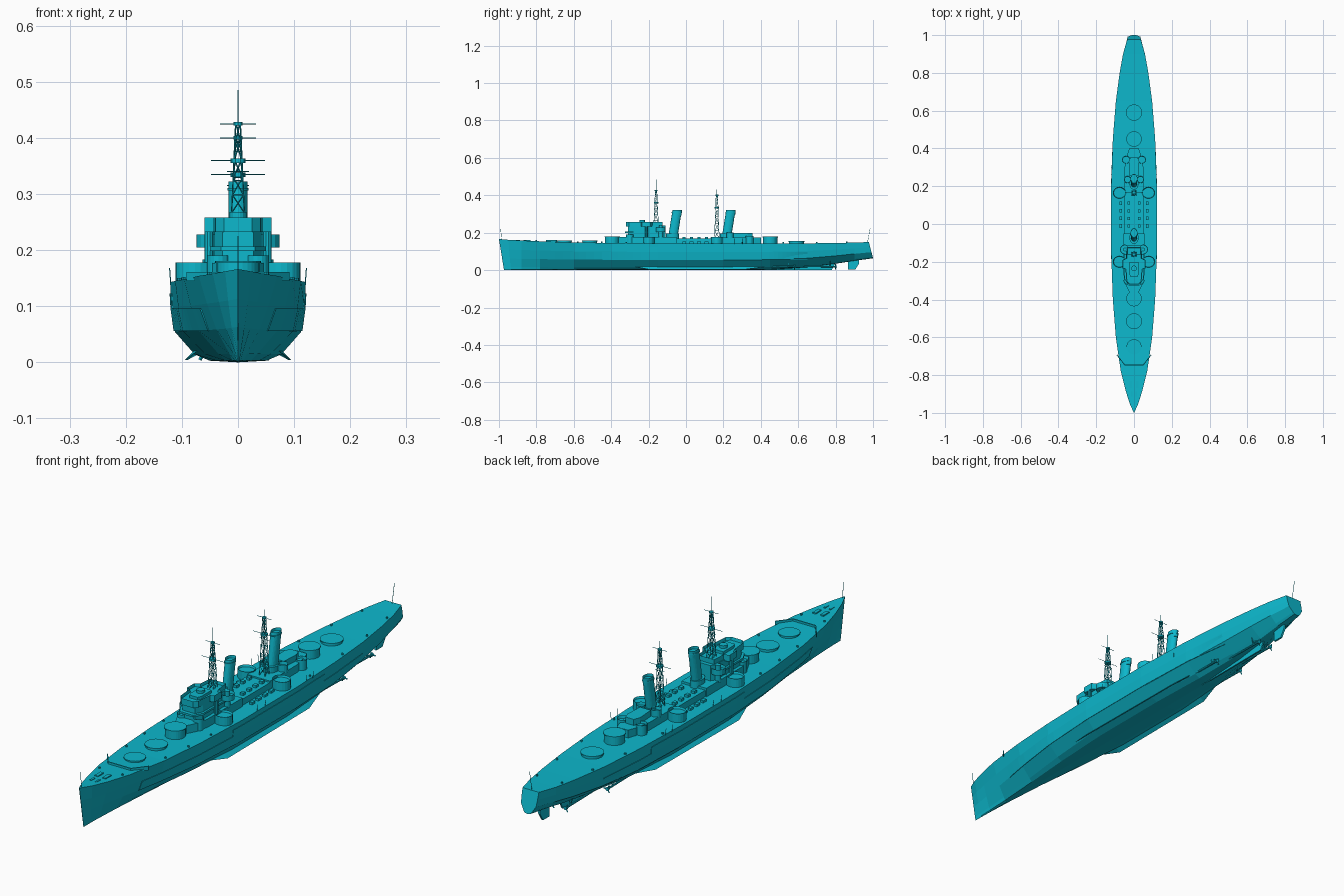
import bpy, bmesh, math
from mathutils import Vector

if "Cube" in bpy.data.objects:
    bpy.data.objects.remove(bpy.data.objects["Cube"])

paint = bpy.data.materials.new("cyan_paint")
paint.use_nodes = True
paint.diffuse_color = (0.004, 0.48, 0.61, 1)
paint.node_tree.nodes["Principled BSDF"].inputs["Base Color"].default_value = paint.diffuse_color


def finish(name, bm):
    bmesh.ops.recalc_face_normals(bm, faces=bm.faces)
    mesh = bpy.data.meshes.new(name)
    bm.to_mesh(mesh)
    bm.free()
    mesh.materials.append(paint)
    obj = bpy.data.objects.new(name, mesh)
    bpy.context.collection.objects.link(obj)
    return obj


def prism(name, outline, z0, z1, wall=0, shift=0, depth=0.012):
    """Upright block from an outline; wall gives an open tub, shift rakes it aft."""
    bm = bmesh.new()
    base = bm.faces.new([bm.verts.new((x, y, z0)) for x, y in outline])
    up = bmesh.ops.extrude_face_region(bm, geom=[base], use_keep_orig=True)["geom"]
    bmesh.ops.translate(bm, vec=(0, shift, z1 - z0), verts=[g for g in up if isinstance(g, bmesh.types.BMVert)])
    bmesh.ops.recalc_face_normals(bm, faces=bm.faces)
    if wall:
        top = max(bm.faces, key=lambda f: f.calc_center_median().z)
        bmesh.ops.inset_region(bm, faces=[top], thickness=wall)
        bmesh.ops.translate(bm, vec=(0, 0, -depth), verts=top.verts)
    return finish(name, bm)


def oval(x, y, rx, ry=None, n=20):
    ry = ry or rx
    return [(x + rx * math.cos(i * math.tau / n), y + ry * math.sin(i * math.tau / n)) for i in range(n)]


def both(half):
    """Mirror a front-to-back half outline across the centreline."""
    return half + [(-x, y) for x, y in reversed(half)]


def rect(x, y, w, l):
    return [(x - w, y - l), (x + w, y - l), (x + w, y + l), (x - w, y + l)]


def beams(name, lines, r, n=5):
    """Round bars between pairs of points, joined in one object."""
    bm = bmesh.new()
    for a, b in lines:
        a, b = Vector(a), Vector(b)
        d = b - a
        vs = bmesh.ops.create_cone(bm, cap_ends=True, segments=n, radius1=r, radius2=r, depth=d.length)["verts"]
        bmesh.ops.rotate(bm, verts=vs, matrix=d.to_track_quat("Z", "Y").to_matrix())
        bmesh.ops.translate(bm, verts=vs, vec=(a + b) / 2)
    return finish(name, bm)


# Hull stations: y, deck half width, deck height, keel height, side ratio, bilge ratio
STATIONS = [
    (-1, 0.001, 0.166, 0, 0.6, 0.3), (-0.95, 0.023, 0.162, 0, 0.5, 0.2),
    (-0.88, 0.045, 0.158, 0, 0.48, 0.18), (-0.78, 0.07, 0.154, 0, 0.55, 0.22),
    (-0.6, 0.096, 0.148, 0, 0.73, 0.36), (-0.4, 0.112, 0.145, 0, 0.87, 0.52),
    (-0.15, 0.121, 0.143, 0, 0.93, 0.64), (0.2, 0.121, 0.143, 0, 0.93, 0.64),
    (0.45, 0.112, 0.143, 0.002, 0.92, 0.55), (0.65, 0.096, 0.143, 0.015, 0.9, 0.42),
    (0.8, 0.076, 0.145, 0.034, 0.9, 0.4), (0.9, 0.058, 0.147, 0.05, 0.9, 0.42),
    (0.978, 0.036, 0.15, 0.063, 0.92, 0.5)]
LEVELS = (1, 0.68, 0.38, 0.1, 0.02, 0)


def station_points(y, w, zd, zk, m, b):
    widths = (1, (1 + m) / 2 + 0.015, m, b, b * 0.65, 0)
    rake = 0.027 * max(0, 1 - (y + 1) / 0.1) + 0.022 * max(0, (y - 0.9) / 0.078)
    return [Vector((w * k, y + rake * (1 - t), zk + (zd - zk) * t)) for k, t in zip(widths, LEVELS)]


SECTIONS = [station_points(*s) for s in STATIONS]


def section(y):
    for i in range(len(STATIONS) - 1):
        y0, y1 = STATIONS[i][0], STATIONS[i + 1][0]
        if y <= y1:
            return [p.lerp(q, (y - y0) / (y1 - y0)) for p, q in zip(SECTIONS[i], SECTIONS[i + 1])]
    return SECTIONS[-1]


def deck(y):
    return section(y)[0].z


def side(y, z):
    pts = section(y)
    for p, q in zip(pts, pts[1:]):
        if p.z >= z >= q.z:
            return p.lerp(q, (p.z - z) / max(p.z - q.z, 1e-6))
    return pts[0]


bm = bmesh.new()
rings = []
for pts in SECTIONS:
    loop = pts + [Vector((-p.x, p.y, p.z)) for p in reversed(pts[:-1])]
    rings.append([bm.verts.new(p) for p in loop])
for a, b in zip(rings, rings[1:]):
    for i in range(len(a)):
        j = (i + 1) % len(a)
        bm.faces.new((a[i], a[j], b[j], b[i]))
bm.faces.new(rings[0])
bm.faces.new(rings[-1])
finish("hull", bm)

# Armour belt plates hugging the hull sides
for sx, label in ((1, "left"), (-1, "right")):
    for part, y0, y1, top in (("fore", -0.7, -0.2, 0.096), ("mid", -0.2, 0.38, 0.123), ("aft", 0.38, 0.65, 0.096)):
        bm = bmesh.new()
        rows = []
        for i in range(13):
            y = y0 + (y1 - y0) * i / 12
            row = []
            for z, out in ((0.056, -0.002), (0.056, 0.002), (0.096, 0.002), (top, 0.002), (top, -0.002)):
                p = side(y, z)
                row.append(bm.verts.new((sx * (p.x + out), y, z)))
            rows.append(row)
        for a, b in zip(rows, rows[1:]):
            for k in range(4):
                bm.faces.new((a[k], a[k + 1], b[k + 1], b[k]))
        bm.faces.new(rows[0])
        bm.faces.new(rows[-1])
        bmesh.ops.remove_doubles(bm, verts=bm.verts, dist=1e-5)
        finish(f"belt_{part}_{label}", bm)

    # Bilge keel, shafts, propellers and shaft brackets
    bm = bmesh.new()
    ends = []
    for y, out in ((-0.28, 0), (-0.2, 0.016), (0.32, 0.016), (0.42, 0)):
        p = side(y, 0.02)
        ends.append([bm.verts.new((sx * (p.x + dx), y, z)) for dx, z in ((-0.004, 0.024), (out, 0.02 - out), (-0.004, 0.018))])
    for a, b in zip(ends, ends[1:]):
        for k in range(3):
            bm.faces.new((a[k], a[(k + 1) % 3], b[(k + 1) % 3], b[k]))
    finish(f"bilge_keel_{label}", bm)
    for part, x, y in (("outer", 0.06, 0.58), ("inner", 0.03, 0.8)):
        x *= sx
        beams(f"shaft_{part}_{label}", [((x, y - 0.25, 0.022), (x, y, 0.018))], 0.004, 8)
        beams(f"propeller_{part}_{label}", [((x, y - 0.004, 0.018), (x, y + 0.004, 0.018))], 0.007, 10)
        blades = [((x, y, 0.018), (x + 0.016 * math.cos(k * math.tau / 3), y, 0.018 + 0.016 * math.sin(k * math.tau / 3))) for k in range(3)]
        beams(f"blades_{part}_{label}", blades, 0.003, 4)
        beams(f"bracket_{part}_{label}", [((x, y - 0.03, 0.018), (x + d, y - 0.03, 0.06)) for d in (-0.012, 0.012)], 0.002)


def fin(name, profile, half):
    """Thin centreline plate from a y-z profile."""
    bm = bmesh.new()
    face = bm.faces.new([bm.verts.new((-half, y, z)) for y, z in profile])
    up = bmesh.ops.extrude_face_region(bm, geom=[face], use_keep_orig=True)["geom"]
    bmesh.ops.translate(bm, vec=(2 * half, 0, 0), verts=[g for g in up if isinstance(g, bmesh.types.BMVert)])
    finish(name, bm)


fin("skeg", [(0.42, 0), (0.78, 0.001), (0.8, 0.04), (0.45, 0.01)], 0.003)
fin("rudder", [(0.865, 0.003), (0.905, 0.003), (0.925, 0.035), (0.925, 0.06), (0.865, 0.06)], 0.004)

# Empty turret rings on their barbettes
for name, y, r, h in (("fore_low", -0.65, 0.037, 0.008), ("fore_mid", -0.515, 0.039, 0.011), ("fore_high", -0.395, 0.038, 0.036),
                      ("aft_high", 0.45, 0.038, 0.036), ("aft_low", 0.59, 0.04, 0.012)):
    z = deck(y)
    prism(f"barbette_{name}", oval(0, y, r, n=28), z - 0.01, z + h)
    prism(f"turret_ring_{name}", oval(0, y, r + 0.003, n=28), z + h - 0.004, z + h)

# Breakwater and foredeck fittings
beak = [(0.092, -0.695), (0.05, -0.748), (-0.05, -0.748), (-0.092, -0.695)]
prism("breakwater", beak + [(x * 0.98, y + 0.005) for x, y in reversed(beak)], 0.145, 0.161)
for sx in (1, -1):
    prism("anchor_windlass", rect(sx * 0.017, -0.85, 0.007, 0.018), 0.15, 0.161)
    prism("hawse_plate", rect(sx * 0.012, -0.9, 0.004, 0.012), 0.15, 0.1615)

# Deckhouses
prism("forward_deckhouse", both([(0.025, -0.36), (0.045, -0.32), (0.055, -0.27), (0.055, -0.05)]), 0.135, 0.177)
prism("midship_deckhouse", rect(0, 0.06, 0.05, 0.12), 0.135, 0.168)
prism("aft_deckhouse", both([(0.05, 0.13), (0.05, 0.3), (0.035, 0.37), (0.025, 0.4)]), 0.135, 0.174)
prism("aft_control_house", both([(0.024, 0.255), (0.028, 0.33), (0.018, 0.355)]), 0.17, 0.198)

# Bridge tower
prism("bridge_base", both([(0.028, -0.31), (0.042, -0.28), (0.042, -0.13), (0.03, -0.11)]), 0.17, 0.238)
prism("bridge_deck", both([(0.025, -0.32), (0.04, -0.305), (0.045, -0.24), (0.06, -0.235), (0.06, -0.19), (0.04, -0.18),
                           (0.035, -0.125)]), 0.232, 0.258, 0.003)
prism("bridge_shelter", both([(0.018, -0.28), (0.024, -0.265), (0.024, -0.2)]), 0.24, 0.257)
prism("bridge_gallery", both([(0.03, -0.325), (0.05, -0.29), (0.05, -0.13)]), 0.198, 0.206)
prism("bridge_director", oval(0, -0.235, 0.015, n=14), 0.25, 0.268)

# Gun tubs, sponsons and directors on each side
for sx in (1, -1):
    for y in (-0.2, 0.165):
        capsule = [(x * 1.0, v) for x, v in oval(sx * 0.077, y, 0.034, 0.031, 20)]
        prism("side_gun_house", capsule, 0.135, 0.166)
        prism("side_gun_platform", capsule, 0.166, 0.178, 0.003, depth=0.008)
    prism("bridge_wing_tub", oval(sx * 0.048, -0.135, 0.026, n=16), 0.205, 0.228, 0.002)
    prism("wing_tub_pedestal", oval(sx * 0.046, -0.135, 0.012, n=12), 0.17, 0.206)
    prism("wing_director", oval(sx * 0.048, -0.135, 0.01, n=12), 0.21, 0.238)
    prism("upper_wing_post", oval(sx * 0.052, -0.212, 0.008, n=10), 0.176, 0.233)
    prism("aft_gun_tub", oval(sx * 0.042, 0.34, 0.021, n=16), 0.14, 0.183, 0.002)
    prism("aft_upper_tub", oval(sx * 0.034, 0.235, 0.019, n=16), 0.17, 0.2, 0.002)
    prism("fore_gun_tub", oval(sx * 0.035, -0.3, 0.02, n=16), 0.14, 0.19, 0.002)
    for y in (-0.01, 0.03, 0.07, 0.11):
        prism("deck_vent", rect(sx * 0.028, y, 0.007, 0.008), 0.16, 0.178)
        prism("deck_locker", rect(sx * 0.07, y, 0.006, 0.01), 0.14, 0.152)
    for y in (-0.8, -0.58, -0.45, -0.32, 0.3, 0.52, 0.7, 0.86):
        prism("bollard", oval(sx * (side(y, 0.14).x - 0.01), y, 0.004, n=8), 0.14, deck(y) + 0.006)
    beams("boat_davits", [((sx * 0.12, y, 0.14), (sx * 0.122, y, 0.168)) for y in (-0.05, 0, 0.26, 0.3)], 0.001)

# Raked funnels with open tops
for name, y in (("fore", -0.072), ("aft", 0.215)):
    prism(f"funnel_{name}", oval(0, y, 0.017, 0.025, 24), 0.165, 0.322, 0.002, shift=0.025, depth=0.03)
    prism(f"funnel_base_{name}", oval(0, y, 0.024, 0.034, 20), 0.16, 0.196)
    prism(f"funnel_cap_{name}", oval(0, y + 0.0225, 0.019, 0.027, 24), 0.306, 0.311)

# Lattice masts with yards, platforms and topmast poles
for name, y, z0, z1, tip in (("fore", -0.16, 0.235, 0.425, 0.485), ("main", 0.165, 0.172, 0.4, 0.432)):
    def leg(k, t):
        s = 0.018 - 0.012 * t
        a = math.pi / 4 + k * math.pi / 2
        return (s * math.cos(a), y + s * math.sin(a), z0 + (z1 - z0) * t)
    lines = [(leg(k, 0), leg(k, 1)) for k in range(4)]
    for i in range(6):
        for k in range(4):
            lines += [(leg(k, i / 6), leg(k + 1, (i + 1) / 6)), (leg(k, (i + 1) / 6), leg(k + 1, (i + 1) / 6))]
    beams(f"mast_{name}_lattice", lines, 0.0012, 4)
    beams(f"mast_{name}_pole", [((0, y, z1 - 0.01), (0, y, tip))], 0.0012)
    yards = [((-w, y, z), (w, y, z)) for w, z in ((0.032, z1), (0.048, z1 - 0.065), (0.02, z1 - 0.085))]
    beams(f"mast_{name}_yards", yards, 0.001, 4)
    prism(f"mast_{name}_platform", oval(0, y, 0.013, n=10), z1 - 0.07, z1 - 0.062)
    prism(f"mast_{name}_top", oval(0, y, 0.008, n=8), z1 - 0.003, z1 + 0.003)

# Flag staffs at both ends
beams("jackstaff", [((0, -0.985, 0.16), (0, -0.992, 0.225))], 0.001)
beams("ensign_staff", [((0, 0.97, 0.145), (0, 0.985, 0.225))], 0.001)
